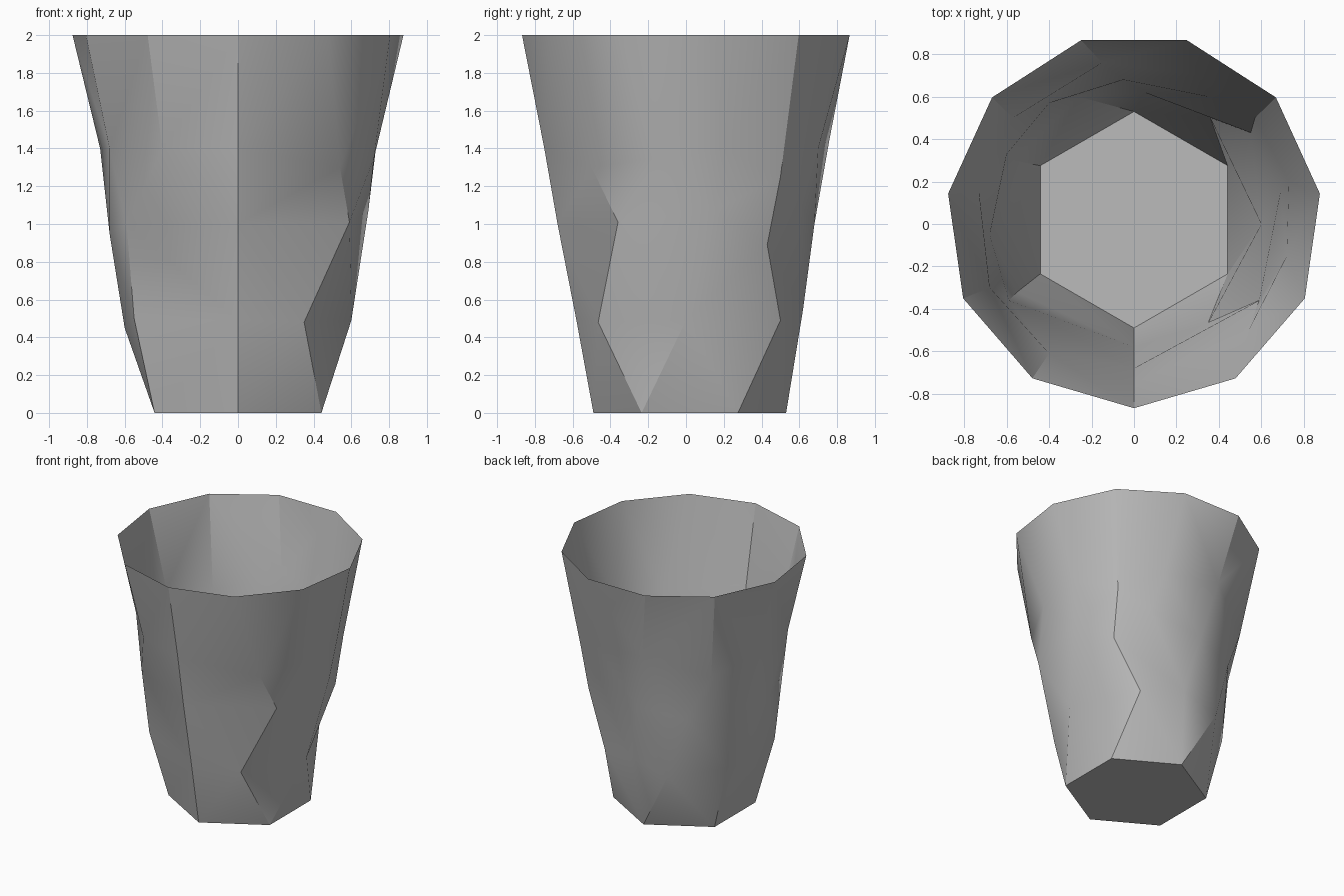
import bpy, bmesh, math

cube = bpy.data.objects.get("Cube")
if cube:
    bpy.data.objects.remove(cube, do_unlink=True)

# one plain grey
grey = bpy.data.materials.new("grey")
grey.use_nodes = True
colour = (0.5, 0.5, 0.5, 1)
grey.diffuse_color = colour
grey.node_tree.nodes["Principled BSDF"].inputs["Base Color"].default_value = colour


def polygon(sides, radius, y, z):
    """Regular ring that starts at the front and runs anticlockwise."""
    turn = 2 * math.pi / sides
    return [(radius * math.sin(k * turn), y - radius * math.cos(k * turn), z)
            for k in range(sides)]


# dented rings between the six-sided base and the eleven-sided rim
low_ring = [(0, -.58, .49), (.35, -.465, .48), (.6, 0, .49), (.36, .5, .49),
            (.05, .62, .55), (-.26, .6, .47), (-.57, .3, .51), (-.6, 0, .45),
            (-.55, -.32, .5)]
middle_ring = [(0, -.68, 1), (.59, -.36, 1.01), (.69, .15, 1.07), (.55, .43, .89),
               (.35, .6, 1.12), (-.05, .68, 1), (-.4, .57, .95), (-.6, .33, 1),
               (-.68, -.05, .95), (-.59, -.36, 1)]
high_ring = [(0, -.75, 1.4), (.54, -.5, 1.3), (.72, -.15, 1.35), (.73, .2, 1.4),
             (.57, .5, 1.25), (.3, .7, 1.4), (-.15, .76, 1.45), (-.57, .5, 1.3),
             (-.73, .15, 1.4), (-.68, -.3, 1.4), (-.4, -.61, 1.4)]
rings = [polygon(6, .51, .02, 0), low_ring, middle_ring, high_ring,
         polygon(11, .885, .017, 2)]

bm = bmesh.new()
loops = [[bm.verts.new(p) for p in ring] for ring in rings]


def bridge(lower, upper):
    """Triangulate between two rings, always taking the shorter diagonal."""
    n, m = len(lower), len(upper)
    i = j = 0
    while i < n or j < m:
        a, b = lower[i % n], upper[j % m]
        a2, b2 = lower[(i + 1) % n], upper[(j + 1) % m]
        step_low = j == m or (i < n and (a2.co - b.co).length < (b2.co - a.co).length)
        if step_low:
            bm.faces.new((a, a2, b))
            i += 1
        else:
            bm.faces.new((a, b2, b))
            j += 1


# floor and thin open wall
bm.faces.new(list(reversed(loops[0])))
for lower, upper in zip(loops, loops[1:]):
    bridge(lower, upper)

mesh = bpy.data.meshes.new("cup")
bm.to_mesh(mesh)
bm.free()
mesh.materials.append(grey)
cup = bpy.data.objects.new("cup", mesh)
bpy.context.collection.objects.link(cup)
bpy.context.view_layer.objects.active = cup
cup.select_set(True)
bpy.ops.object.shade_smooth_by_angle(angle=math.radians(30))
